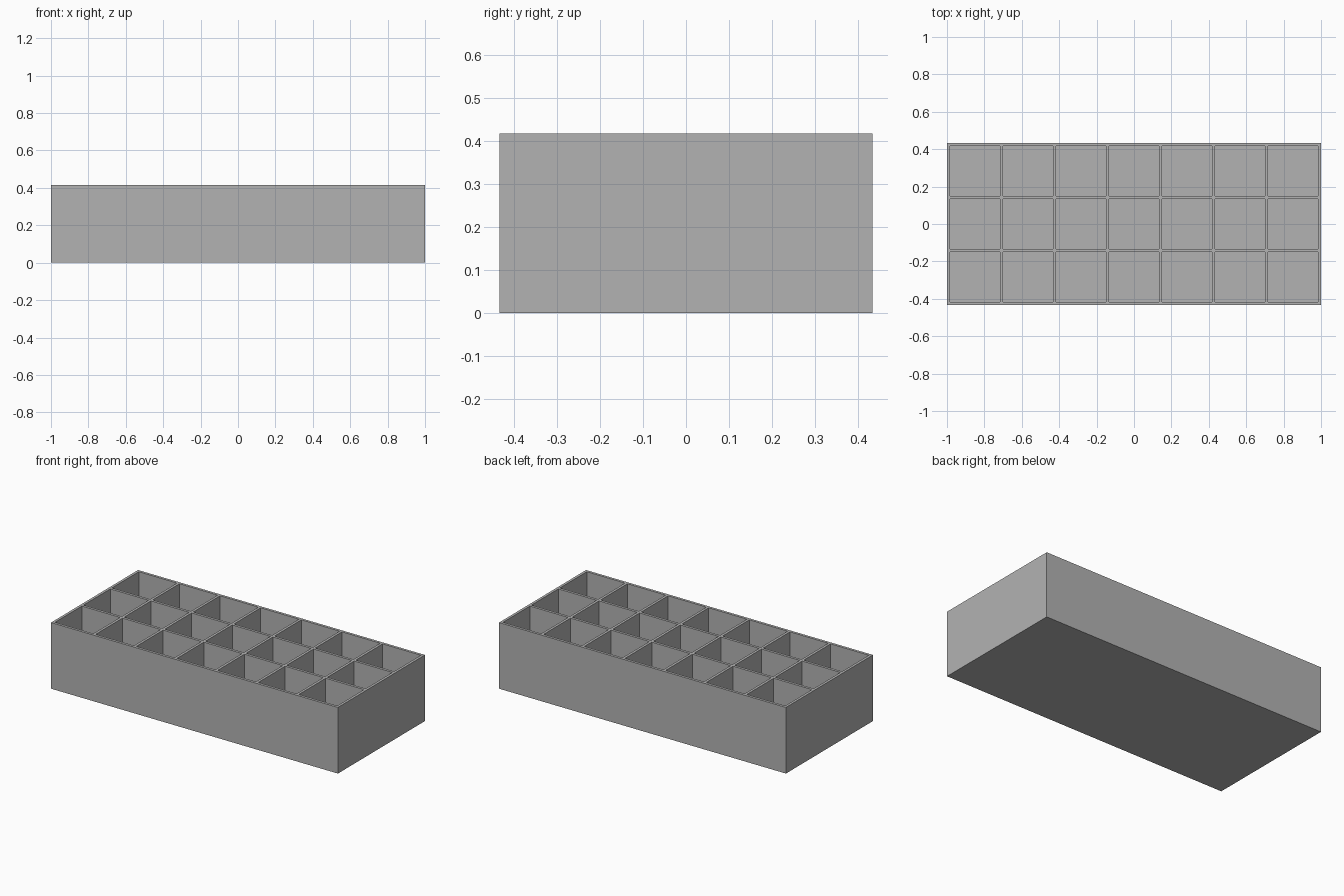
import bpy
import bmesh

cube = bpy.data.objects.get("Cube")
if cube:
    bpy.data.objects.remove(cube, do_unlink=True)

# Proportions: equal square compartments between thin walls
COLS, ROWS = 7, 3
UNIT = 1 / 60
WALL, CELL, HEIGHT, FLOOR = UNIT, 16 * UNIT, 25 * UNIT, UNIT
PITCH = CELL + WALL

grey = bpy.data.materials.new("plain grey")
grey.use_nodes = True
colour = (0.45, 0.45, 0.45, 1)
grey.diffuse_color = colour
grey.node_tree.nodes["Principled BSDF"].inputs["Base Color"].default_value = colour

# Flat sheet at rim height, one square per compartment
bm = bmesh.new()
bmesh.ops.create_grid(bm, x_segments=COLS, y_segments=ROWS, size=0.5)
for v in bm.verts:
    v.co = (v.co.x * COLS * PITCH, v.co.y * ROWS * PITCH, HEIGHT)
cells = bm.faces[:]

# Inset the squares to leave the wall tops
bmesh.ops.inset_individual(bm, faces=cells, thickness=WALL / 2, use_even_offset=True)

# Widen the outer rim to the full wall thickness
for v in bm.verts:
    if v.is_boundary:
        for axis, count in ((0, COLS), (1, ROWS)):
            edge = count * PITCH / 2
            if abs(abs(v.co[axis]) - edge) < 1e-4:
                v.co[axis] *= (edge + WALL / 2) / edge

# Sink the compartments to the floor
sunk = bmesh.ops.extrude_discrete_faces(bm, faces=cells)["faces"]
for face in sunk:
    for v in face.verts:
        v.co.z = FLOOR

# Outer sides and underside
border = [e for e in bm.edges if e.is_boundary]
skirt = bmesh.ops.extrude_edge_only(bm, edges=border)["geom"]
for v in skirt:
    if isinstance(v, bmesh.types.BMVert):
        v.co.z = 0
bmesh.ops.contextual_create(bm, geom=[e for e in bm.edges if e.is_boundary])
bmesh.ops.recalc_face_normals(bm, faces=bm.faces[:])

# Merge the coplanar strips into clean flat surfaces
bmesh.ops.dissolve_limit(bm, angle_limit=0.01, verts=bm.verts[:], edges=bm.edges[:])

mesh = bpy.data.meshes.new("compartment_tray")
bm.to_mesh(mesh)
bm.free()
mesh.materials.append(grey)
tray = bpy.data.objects.new("compartment_tray", mesh)
bpy.context.collection.objects.link(tray)
